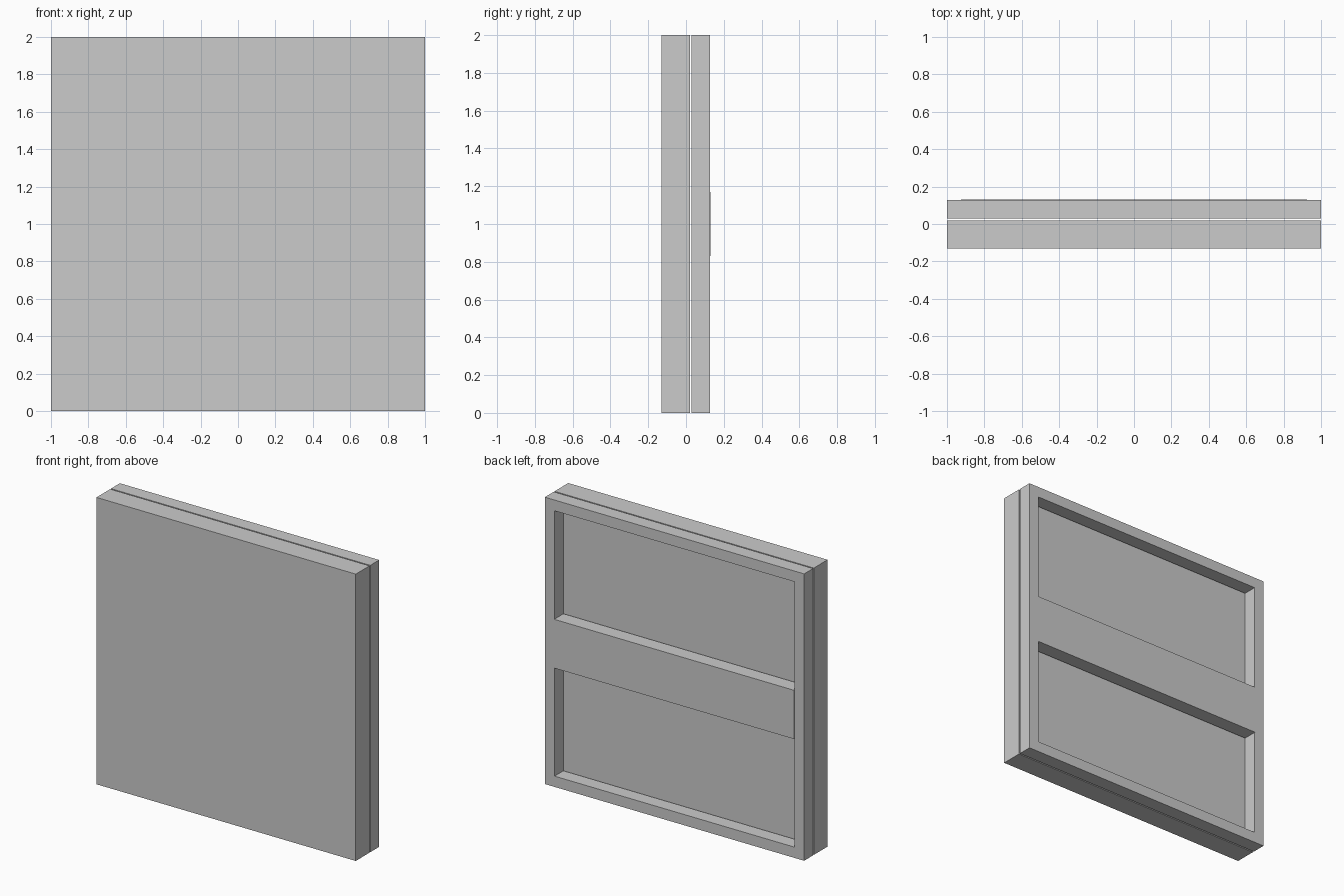
import bpy
import bmesh

if "Cube" in bpy.data.objects:
    bpy.data.objects.remove(bpy.data.objects["Cube"])


def make_object(name, bm):
    bmesh.ops.recalc_face_normals(bm, faces=bm.faces)
    mesh = bpy.data.meshes.new(name)
    bm.to_mesh(mesh)
    bm.free()
    obj = bpy.data.objects.new(name, mesh)
    bpy.context.collection.objects.link(obj)
    return obj


def box(name, half_x, y0, y1, z0, z1):
    bm = bmesh.new()
    bmesh.ops.create_cube(bm, size=1)
    for v in bm.verts:
        v.co.x *= 2 * half_x
        v.co.y = (y0 + y1) / 2 + v.co.y * (y1 - y0)
        v.co.z = (z0 + z1) / 2 + v.co.z * (z1 - z0)
    return make_object(name, bm)


def square_ring(name, half, border, y0, y1):
    """Square frame standing on z = 0 with an open centre."""
    bm = bmesh.new()
    corners = [(-1, -1), (1, -1), (1, 1), (-1, 1)]
    rings = [[bm.verts.new((sx * h, y, half + sz * h)) for sx, sz in corners]
             for h, y in ((half, y0), (half, y1),
                          (half - border, y1), (half - border, y0))]
    for i in range(4):
        a, b = rings[i], rings[(i + 1) % 4]
        for j in range(4):
            k = (j + 1) % 4
            bm.faces.new((a[j], a[k], b[k], b[j]))
    return make_object(name, bm)


BORDER = 0.075
BACK_START = 0.029

# Thick front panel
box("front_panel", 1.0, -0.131, 0.02, 0.0, 2.0)

# Rear frame, separated from the panel by a narrow gap
square_ring("rear_frame", 1.0, BORDER, BACK_START, 0.127)

# Horizontal brace, slightly proud of the frame
box("cross_brace", 1.0 - BORDER, BACK_START, 0.131, 0.83, 1.17)
